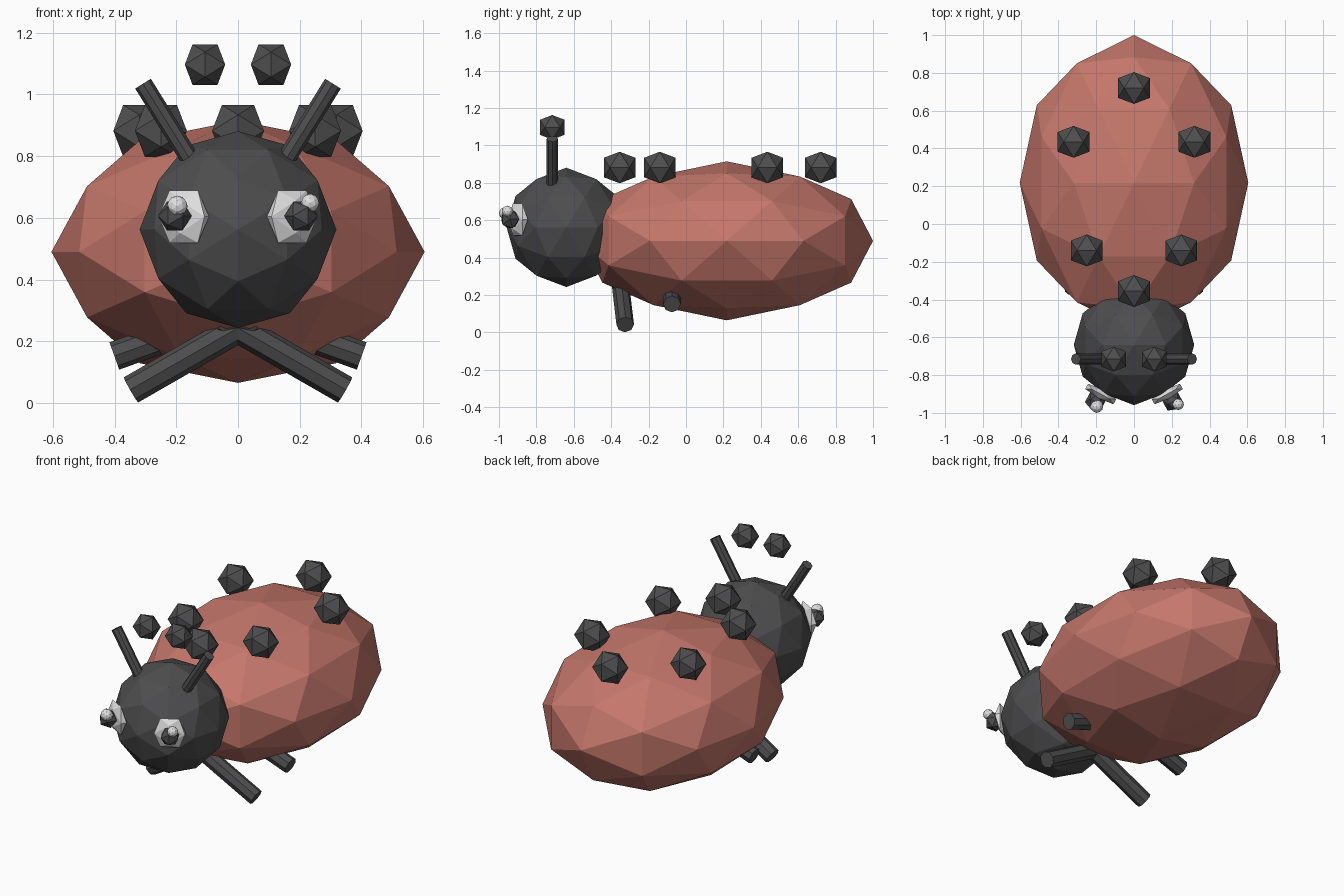
import bpy, bmesh, math
from mathutils import Vector, Matrix

if "Cube" in bpy.data.objects:
    bpy.data.objects.remove(bpy.data.objects["Cube"])


def material(name, rgb):
    m = bpy.data.materials.new(name)
    m.diffuse_color = (*rgb, 1)
    m.use_nodes = True
    m.node_tree.nodes["Principled BSDF"].inputs["Base Color"].default_value = m.diffuse_color
    return m


RED = material("shell red", (0.56, 0.185, 0.148))
DARK = material("dark grey", (0.075, 0.075, 0.078))
WHITE = material("eye white", (0.75, 0.75, 0.75))


def finish(name, bm, mat):
    bmesh.ops.recalc_face_normals(bm, faces=bm.faces)
    mesh = bpy.data.meshes.new(name)
    bm.to_mesh(mesh)
    bm.free()
    mesh.materials.append(mat)
    ob = bpy.data.objects.new(name, mesh)
    bpy.context.collection.objects.link(ob)
    return ob


def ball(name, mat, centre, size, detail=0, turn=0.0):
    """Faceted icosahedron ball aligned to the axes, optionally split once."""
    t = (1 + math.sqrt(5)) / 2
    pts = []
    for a in (-1, 1):
        for b in (-t, t):
            pts += [Vector((a, 0, b)), Vector((b, a, 0)), Vector((0, b, a))]
    if detail:
        mids = [p + q for i, p in enumerate(pts) for q in pts[:i]
                if (p - q).length < 2.1]
        pts += mids
    bm = bmesh.new()
    for p in pts:
        bm.verts.new(p.normalized())
    bmesh.ops.convex_hull(bm, input=bm.verts[:])
    if isinstance(size, float):
        size = (size,) * 3
    bm.transform(Matrix.Translation(centre) @ Matrix.Rotation(turn, 4, 'Z')
                 @ Matrix.Diagonal((*size, 1)))
    return finish(name, bm, mat)


def rod(name, mat, start, end, radius, sides=8):
    """Straight faceted rod between two points."""
    a, b = Vector(start), Vector(end)
    bm = bmesh.new()
    bmesh.ops.create_cone(bm, cap_ends=True, segments=sides, radius1=radius,
                          radius2=radius, depth=(b - a).length)
    rot = (b - a).to_track_quat('Z', 'Y').to_matrix().to_4x4()
    bm.transform(Matrix.Translation((a + b) / 2) @ rot)
    return finish(name, bm, mat)


# Shell and head
ball("body", RED, (0, 0.218, 0.49), (0.605, 0.782, 0.425), 1)
ball("head", DARK, (0, -0.64, 0.562), 0.319, 1)

# Spots floating on the back
for x, y in ((0, 0.72), (0.32, 0.435), (-0.32, 0.435),
             (0.25, -0.14), (-0.25, -0.14), (0, -0.355)):
    ball("spot", DARK, (x, y, 0.882), 0.099)

# Paired parts
for s, side in ((-1, "left"), (1, "right")):
    rod(side + "_antenna", DARK, (s * 0.14, -0.715, 0.765),
        (s * 0.308, -0.715, 1.035), 0.03)
    ball(side + "_antenna_tip", DARK, (s * 0.107, -0.715, 1.097), 0.077)
    rod(side + "_front_leg", DARK, (s * -0.05, -0.352, 0.27),
        (s * 0.347, -0.325, 0.042), 0.047)
    rod(side + "_middle_leg", DARK, (s * 0.03, -0.075, 0.285),
        (s * 0.401, -0.075, 0.152), 0.047)
    ball(side + "_eye", WHITE, (s * 0.176, -0.9, 0.604),
         (0.1, 0.03, 0.1), 0, s * 0.5)
    ball(side + "_pupil", DARK, (s * 0.205, -0.94, 0.606), 0.055, 0, s * 0.5)

# Eye glints, both shifted towards the same side
ball("left_glint", WHITE, (-0.197, -0.966, 0.638), 0.034, 1)
ball("right_glint", WHITE, (0.234, -0.955, 0.648), 0.03, 1)
